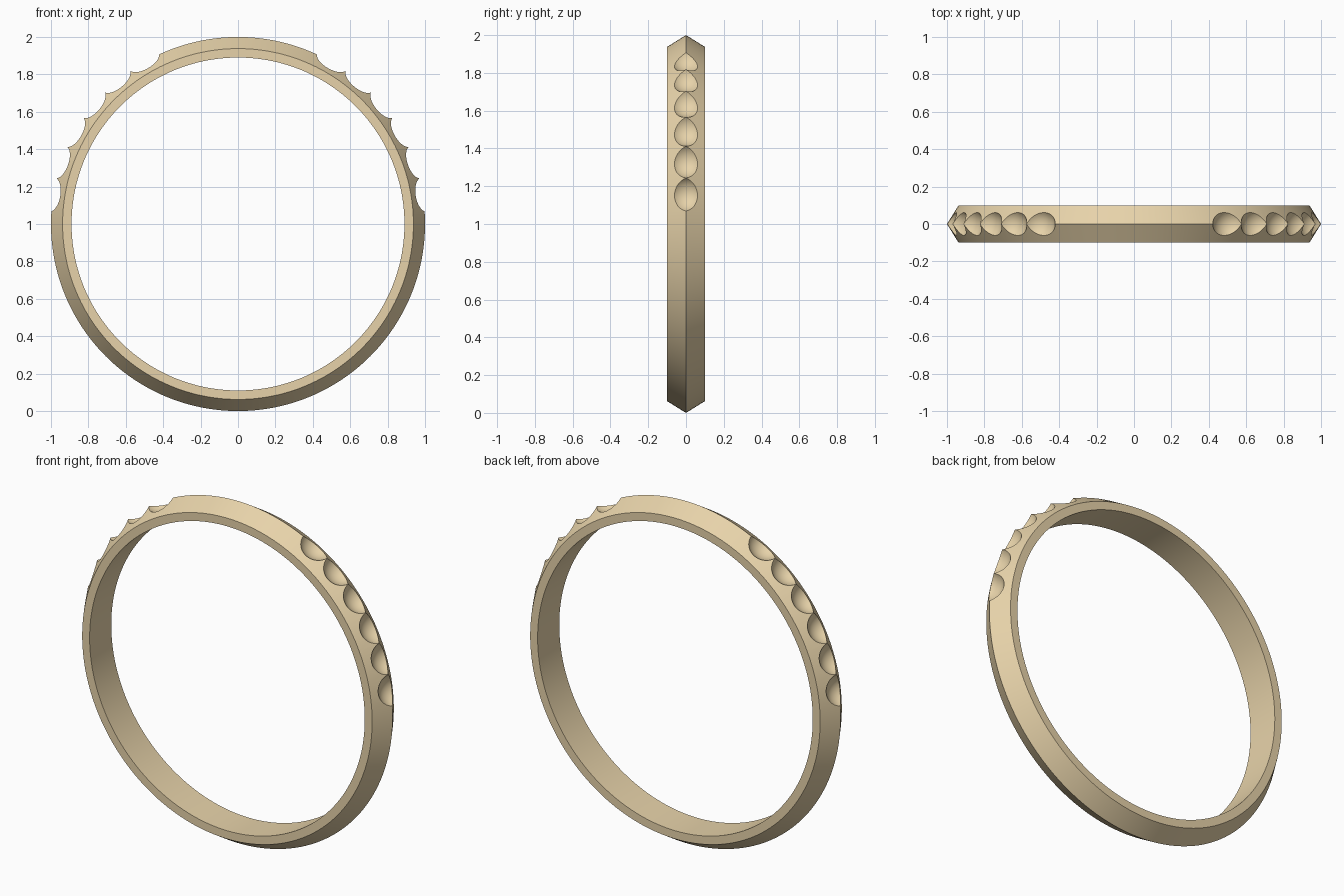
import bpy, bmesh, math

if "Cube" in bpy.data.objects:
    bpy.data.objects.remove(bpy.data.objects["Cube"])

SEG = 192
# Band cross-section (radius, y): ridged outside, flat sides, plain bore
PROFILE = [(0.89, -0.1), (0.938, -0.1), (1.0, 0.0), (0.938, 0.1), (0.89, 0.1)]


def on_ring(radius, angle, y=0.0):
    return (radius * math.cos(angle), y, 1 + radius * math.sin(angle))


# Ring band
bm = bmesh.new()
loops = [[bm.verts.new(on_ring(r, 2 * math.pi * i / SEG, y)) for r, y in PROFILE]
         for i in range(SEG)]
n = len(PROFILE)
for i in range(SEG):
    a, b = loops[i], loops[(i + 1) % SEG]
    for j in range(n):
        k = (j + 1) % n
        bm.faces.new((a[j], a[k], b[k], b[j]))
bmesh.ops.recalc_face_normals(bm, faces=bm.faces)
mesh = bpy.data.meshes.new("ring_band")
bm.to_mesh(mesh)
bm.free()
band = bpy.data.objects.new("ring_band", mesh)
bpy.context.collection.objects.link(band)

gold = bpy.data.materials.new("gold")
gold.diffuse_color = (0.8, 0.65, 0.4, 1)
gold.use_nodes = True
gold.node_tree.nodes["Principled BSDF"].inputs["Base Color"].default_value = gold.diffuse_color
mesh.materials.append(gold)

# Round stone seats: six scoops on each shoulder, mirrored left and right
for i in range(6):
    angle = math.radians(9.0 + 10.2 * i)
    for a in (angle, math.pi - angle):
        bpy.ops.mesh.primitive_uv_sphere_add(
            segments=48, ring_count=24, radius=0.099,
            location=on_ring(1.04, a), rotation=(0, math.pi / 2 - a, 0))
        cutter = bpy.context.object
        cutter.name = "seat_cutter"
        cutter.hide_render = True
        cutter.data.materials.append(gold)
        bpy.context.view_layer.objects.active = band
        mod = band.modifiers.new("seat", 'BOOLEAN')
        mod.operation = 'DIFFERENCE'
        mod.solver = 'EXACT'
        mod.object = cutter
        bpy.ops.object.modifier_apply(modifier=mod.name)
        bpy.data.objects.remove(cutter, do_unlink=True)

# Smooth shading with crisp ridges
bpy.ops.object.select_all(action='DESELECT')
band.select_set(True)
bpy.context.view_layer.objects.active = band
bpy.ops.object.shade_smooth_by_angle(angle=math.radians(25))
